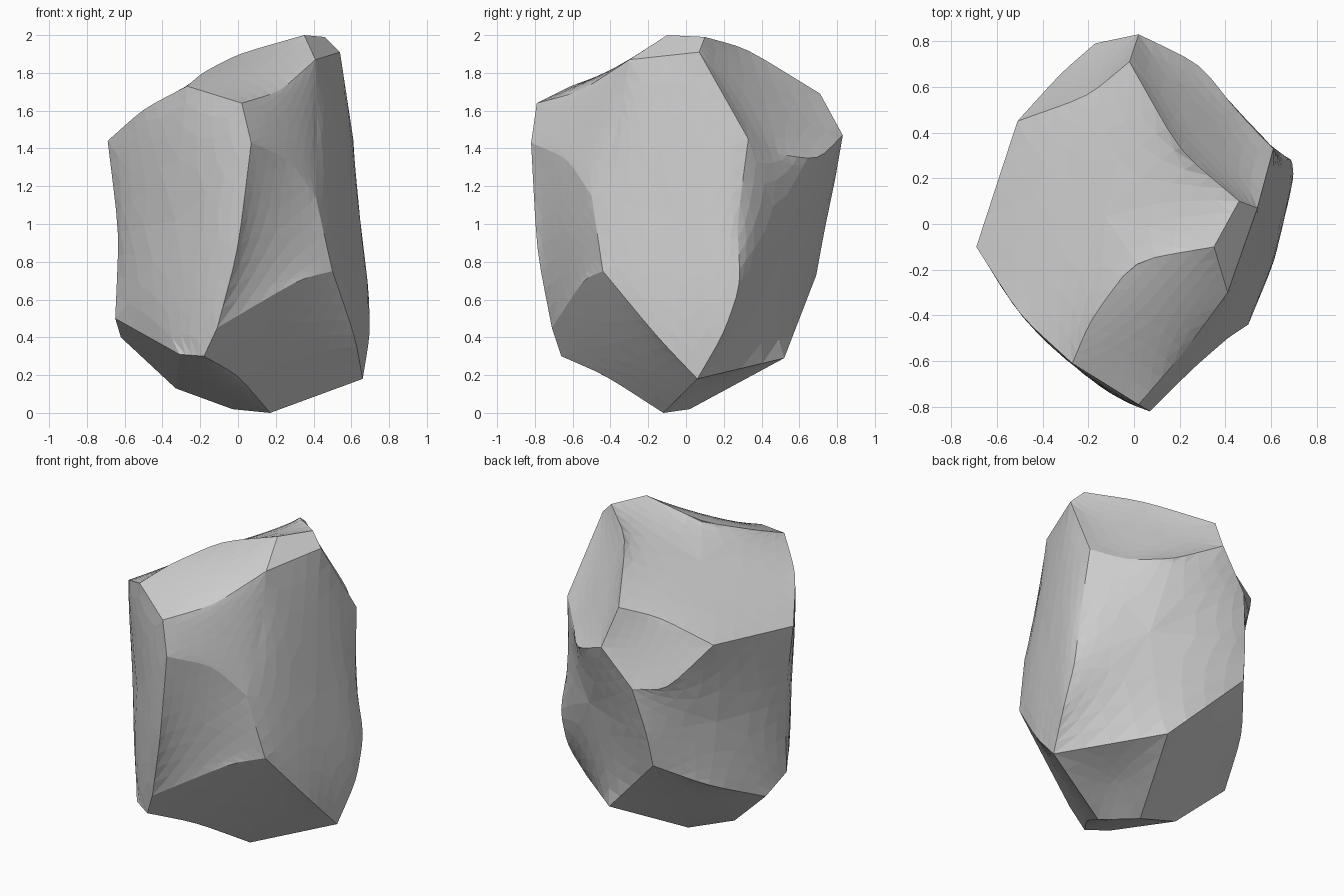
import bpy, bmesh
from mathutils import Vector

if "Cube" in bpy.data.objects:
    bpy.data.objects.remove(bpy.data.objects["Cube"])

# Corners of the chipped boulder, one letter each
names = "ABCDEFGHIJKMNOQRSTUVWXabcdefghijklmnopqrstuvwxy"
xyz = [
    .02, -.79, 1.64,  .07, -.82, 1.43,  0, -.79, .86,  -.11, -.71, .45,
    -.18, -.66, .30,  -.27, -.61, 1.73,  -.50, -.40, 1.61,  -.69, -.10, 1.44,
    -.51, .45, 1.48,  -.20, .56, 1.62,  -.02, .71, 1.69,  .02, .83, 1.47,
    .20, .32, 1.93,  .46, .10, 1.99,  .35, -.10, 2.0,  0, -.16, 1.90,
    -.19, -.42, 1.80,  .41, -.30, 1.87,  .54, .07, 1.91,  .61, .33, 1.45,
    .29, .70, 1.34,  .46, .48, 1.37,
    -.17, .79, 1.24,  -.32, .66, 1.22,  -.25, .69, .73,  .18, .52, .29,
    -.62, .08, .40,  -.65, -.09, .50,  -.33, -.02, .13,  -.03, .02, .02,
    .17, -.12, 0,  .66, .06, .18,  .70, .20, .42,  .69, .29, .68,
    .64, .27, 1.0,  .50, -.44, .75,  .41, -.50, 1.15,  .26, -.63, 1.35,
    .42, -.36, 1.50,  .62, -.15, .40,  -.31, -.58, .31,  -.63, -.10, .95,
    0, -.43, .20,  .33, -.54, .71,  .22, -.56, 1.70,  -.46, .43, .56,
    -.23, .73, .95,
]

# Broken facets (corner letters) and how deep each one is scooped
facets = [
    ("FGHIJKNOQRS", -.01),   # sloping top
    ("AFSRQTw", .0),         # front top chip
    ("QOUT", .0),            # summit chip
    ("NKMWXVUO", .03),       # back right upper scoop
    ("IJKMab", .02),         # back left chip
    ("AFGHtfsEDCB", -.05),   # front left, bulging
    ("ABpoqTw", -.01),       # front right upper
    ("BponvDC", .01),        # front right scoop
    ("DvnrjiuE", .0),        # front right lower
    ("TqonrjklmVU", -.03),   # right side
    ("VXWMaycdjklm", -.04),  # back right side
    ("IbaycxeftH", -.02),    # back left side
    ("cdhgex", .0),          # back underside
    ("djih", .02),           # right underside scoop
    ("fegs", .0),            # left underside
    ("sEuihg", .0),          # front underside
]

bm = bmesh.new()
corner = {n: bm.verts.new(xyz[3 * k:3 * k + 3]) for k, n in enumerate(names)}
for k, (letters, _) in enumerate(facets):
    bm.faces.new([corner[n] for n in letters]).material_index = k
bmesh.ops.recalc_face_normals(bm, faces=bm.faces[:])
normals = {f.material_index: f.normal.copy() for f in bm.faces}

# Fine triangles inside every facet
bmesh.ops.poke(bm, faces=bm.faces[:], center_mode='MEAN_WEIGHTED')
bmesh.ops.subdivide_edges(bm, edges=bm.edges[:], cuts=3, use_grid_fill=True)
rims = {e for e in bm.edges if len({f.material_index for f in e.link_faces}) > 1}
rim_links = {}
for e in rims:
    for v in e.verts:
        rim_links.setdefault(v, []).append(e.other_vert(v))
inner = {v: [e.other_vert(v) for e in v.link_edges]
         for v in bm.verts if v not in rim_links}

# Soften bends along the ridges
for _ in range(2):
    moved = {v: v.co * .6 + (n[0].co + n[1].co) * .2
             for v, n in rim_links.items() if len(n) == 2}
    for v, co in moved.items():
        v.co = co

# Stretch each facet like a skin between its ridges, then scoop it
weight = {v: 0.0 for v in bm.verts}
for _ in range(150):
    for v, around in inner.items():
        v.co = sum((n.co for n in around), Vector()) / len(around)
        weight[v] = sum(weight[n] for n in around) / len(around) + 1
peak = {}
for v in inner:
    k = v.link_faces[0].material_index
    peak[k] = max(peak.get(k, 0), weight[v])
for v in inner:
    k = v.link_faces[0].material_index
    v.co -= normals[k] * facets[k][1] * weight[v] / peak[k]
for f in bm.faces:
    f.material_index = 0
bmesh.ops.recalc_face_normals(bm, faces=bm.faces[:])

mesh = bpy.data.meshes.new("boulder")
bm.to_mesh(mesh)
bm.free()
boulder = bpy.data.objects.new("boulder", mesh)
bpy.context.collection.objects.link(boulder)
